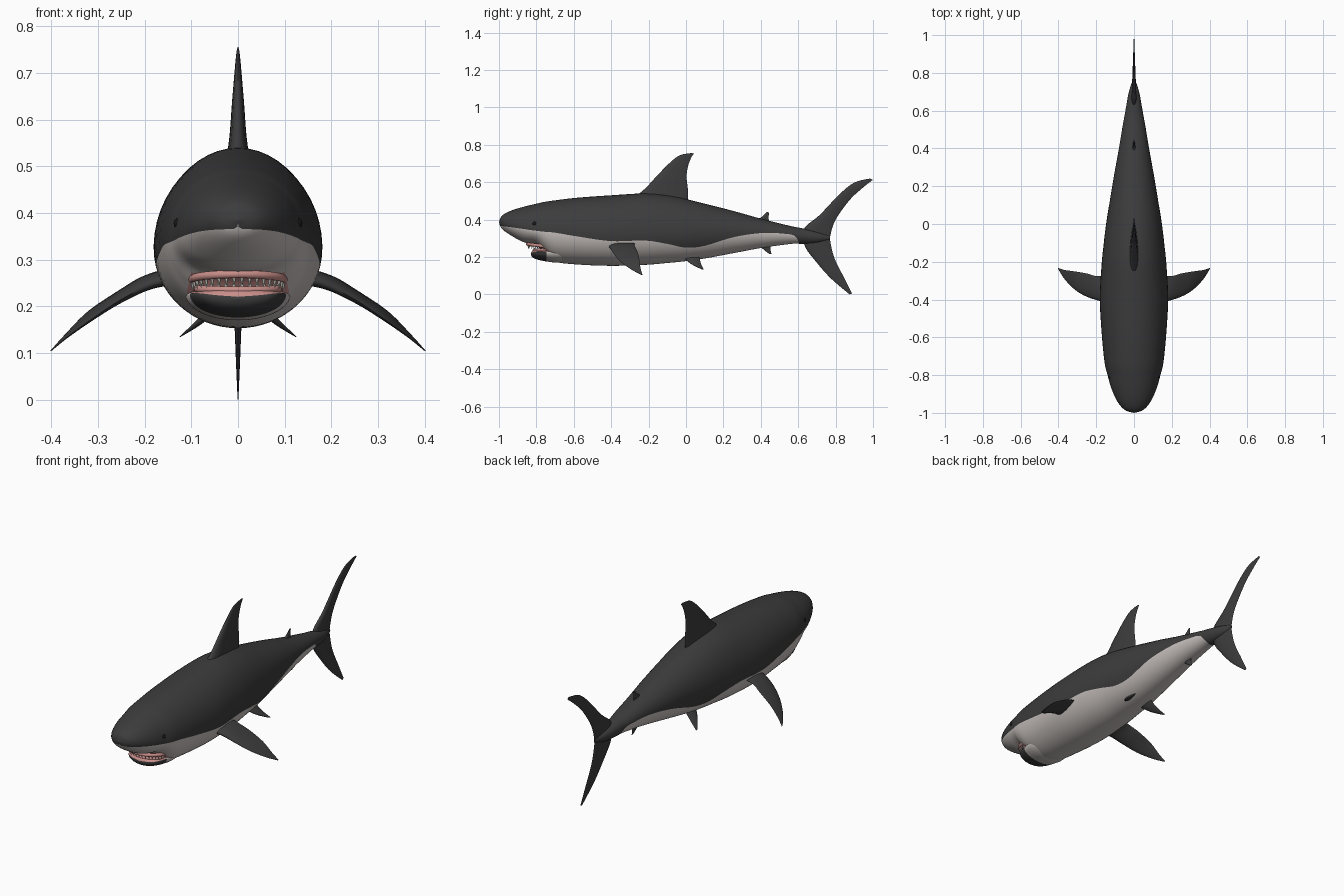
import bpy, bmesh, math
from mathutils import Vector

cube = bpy.data.objects.get("Cube")
if cube:
    bpy.data.objects.remove(cube, do_unlink=True)


def material(name, rgb):
    m = bpy.data.materials.new(name)
    m.use_nodes = True
    m.diffuse_color = (*rgb, 1)
    bsdf = m.node_tree.nodes["Principled BSDF"]
    bsdf.inputs["Base Color"].default_value = (*rgb, 1)
    bsdf.inputs["Roughness"].default_value = 0.6
    return m


GREY = material("charcoal skin", (0.045, 0.045, 0.045))
PALE = material("pale belly", (0.56, 0.52, 0.50))
PINK = material("pink gum", (0.58, 0.27, 0.25))
IVORY = material("ivory tooth", (0.78, 0.75, 0.68))
BLACK = material("black eye", (0.01, 0.01, 0.01))


def finish(name, bm, mats, angle=50):
    mesh = bpy.data.meshes.new(name)
    bm.to_mesh(mesh)
    bm.free()
    for m in mats:
        mesh.materials.append(m)
    ob = bpy.data.objects.new(name, mesh)
    bpy.context.collection.objects.link(ob)
    bpy.ops.object.select_all(action='DESELECT')
    ob.select_set(True)
    bpy.context.view_layer.objects.active = ob
    bpy.ops.object.shade_smooth_by_angle(angle=math.radians(angle))
    return ob


def smooth_rows(rows, steps):
    """Catmull-Rom interpolation through rows of numbers."""
    pts = [rows[0]] + list(rows) + [rows[-1]]
    out = []
    for i in range(1, len(pts) - 2):
        for k in range(steps):
            t = k / steps
            out.append([0.5 * (2 * b + (c - a) * t + (2 * a - 5 * b + 4 * c - d) * t ** 2
                               + (3 * b - a - 3 * c + d) * t ** 3)
                        for a, b, c, d in zip(*pts[i - 1:i + 3])])
    return out + [list(rows[-1])]


def skin(name, rings, mats, rule=None, angle=50):
    """Join closed rings into one surface; the rule picks a material per face."""
    bm = bmesh.new()
    rows = [[bm.verts.new(p) for p in ring] for ring in rings]
    n = len(rows[0])
    for a, b in zip(rows, rows[1:]):
        for j in range(n):
            f = bm.faces.new((a[j], a[(j + 1) % n], b[(j + 1) % n], b[j]))
            if rule:
                f.material_index = rule(min(j, n - 1 - j), f.calc_center_median())
    bm.faces.new(rows[0])
    bm.faces.new(rows[-1])
    bmesh.ops.remove_doubles(bm, verts=bm.verts, dist=0.0002)
    bmesh.ops.recalc_face_normals(bm, faces=bm.faces)
    return finish(name, bm, mats, angle)


LOW, HIGH = 14, 14


def body_ring(y, top, bottom, mid, width, line):
    """Egg-shaped section whose vertex row LOW lies on the colour line."""
    half = max(top - mid if line > mid else mid - bottom, 1e-5)
    split = math.asin(max(-0.999, min(0.999, (line - mid) / half)))
    q = math.pi / 2
    angles = [-q + (split + q) * i / LOW for i in range(LOW)]
    angles += [split + (q - split) * i / HIGH for i in range(HIGH + 1)]
    side = [Vector((width * math.cos(a), y,
                    mid + (top - mid if a > 0 else mid - bottom) * math.sin(a))) for a in angles]
    return side + [Vector((-p.x, p.y, p.z)) for p in side[-2:0:-1]]


# Body: y, top, bottom, widest height, half width, colour line
body = [
    (-1.0, .385, .385, .385, 0, .365), (-.985, .42, .352, .385, .048, .365),
    (-.94, .446, .318, .375, .088, .36), (-.87, .468, .28, .36, .12, .35),
    (-.80, .485, .262, .345, .14, .34), (-.755, .495, .215, .34, .152, .335),
    (-.70, .503, .175, .335, .16, .33), (-.58, .517, .16, .33, .171, .31),
    (-.40, .53, .153, .325, .181, .285), (-.22, .54, .158, .325, .172, .288),
    (-.10, .53, .168, .33, .16, .27), (0, .51, .178, .33, .148, .25),
    (.10, .485, .192, .335, .132, .26), (.25, .447, .22, .335, .107, .305),
    (.40, .405, .248, .33, .08, .328), (.52, .375, .265, .325, .06, .325),
    (.585, .36, .272, .318, .048, .31), (.62, .354, .27, .314, .042, .25),
    (.70, .335, .275, .306, .027, .25), (.77, .312, .295, .303, .004, .25)]


def body_colour(j, c):
    if j >= LOW or c.y > .60:
        return 0
    in_mouth = -.83 < c.y < -.725 and abs(c.x) < .105 and c.z < .27
    return 2 if in_mouth else 1


skin("body", [body_ring(*r) for r in smooth_rows(body, 6)], [GREY, PALE, PINK], body_colour)

# Lower jaw, pink on top and dark at the chin
jaw = [(-.83, .216, .216, .216, 0, .22), (-.822, .232, .2, .22, .05, .224),
       (-.80, .238, .188, .225, .084, .228), (-.745, .24, .176, .225, .103, .228),
       (-.68, .24, .17, .225, .112, .228), (-.60, .23, .18, .22, .09, .222)]
skin("lower_jaw", [body_ring(*r) for r in smooth_rows(jaw, 6)], [GREY, PALE, PINK],
     lambda j, c: 1 if c.y > -.745 else (2 if j >= LOW else 0))


# Gums and teeth along curved jaw lines
def jaw_point(u, width, back, depth, z, sag):
    return Vector((width * math.sin(u), back - depth * math.cos(u), z - sag * (1 - math.cos(u))))


def gum_and_teeth(label, line, radius, count, length):
    span = math.radians(88)
    rings = []
    for i in range(33):
        u = span * (i / 16 - 1)
        p = jaw_point(u, *line)
        out = Vector((math.sin(u), -math.cos(u), 0))
        rings.append([p + radius * (out * math.cos(a) + Vector((0, 0, math.sin(a))))
                      for a in (math.tau * k / 10 for k in range(10))])
    skin(label + "_gum", rings, [PINK])
    bm = bmesh.new()
    for i in range(count):
        p = jaw_point(span * (2 * (i + .5) / count - 1), *line)
        base = [bm.verts.new(p + Vector((.0065 * math.cos(a), .004 * math.sin(a), 0)))
                for a in (math.tau * k / 6 for k in range(6))]
        tip = bm.verts.new(p + Vector((0, .004, length)))
        bm.faces.new(base)
        for k in range(6):
            bm.faces.new((base[k], base[(k + 1) % 6], tip))
    bmesh.ops.recalc_face_normals(bm, faces=bm.faces)
    finish(label + "_teeth", bm, [IVORY], 30)


gum_and_teeth("upper", (.098, -.752, .095, .269, .012), .009, 18, -.026)
gum_and_teeth("lower", (.09, -.745, .068, .235, -.004), .008, 16, .022)


# Fins: each section is a leading point, a trailing point and a half thickness
def fin(name, sections, side=1):
    rings = []
    span = Vector(sections[-1][:3]) - Vector(sections[0][:3])
    for r in smooth_rows(sections, 6):
        lead, trail, thick = Vector(r[:3]), Vector(r[3:6]), r[6]
        normal = (trail - lead).cross(span).normalized()
        ring = []
        for k in range(20):
            a = math.tau * k / 20
            u = (1 - math.cos(a)) / 2
            p = lead.lerp(trail, u) + normal * thick * math.sin(a) * (1.25 - .8 * u)
            ring.append(Vector((p.x * side, p.y, p.z)))
        rings.append(ring)
    skin(name, rings, [GREY], angle=60)


def upright_fin(name, sections):
    fin(name, [(0, a, b, 0, c, d, t) for a, b, c, d, t in sections])


upright_fin("dorsal_fin", [
    (-.30, .50, .01, .49, .03), (-.22, .565, .01, .56, .02), (-.15, .64, .003, .63, .014),
    (-.08, .71, .012, .69, .008), (-.03, .745, .03, .735, .004), (.03, .756, .042, .752, .001)])
upright_fin("tail_fin", [
    (.875, 0, .888, .005, .001), (.775, .085, .845, .09, .005), (.695, .175, .795, .19, .009),
    (.635, .26, .772, .28, .014), (.63, .35, .773, .32, .014), (.715, .425, .80, .40, .011),
    (.82, .535, .875, .505, .007), (.90, .598, .945, .57, .004), (.985, .62, .998, .612, .001)])
upright_fin("second_dorsal_fin", [
    (.36, .39, .445, .375, .01), (.405, .415, .442, .41, .006), (.432, .441, .444, .438, .001)])
upright_fin("anal_fin", [
    (.38, .27, .455, .275, .01), (.415, .24, .452, .242, .006), (.445, .216, .457, .216, .001)])

pectoral = [
    (.13, -.42, .26, .13, -.27, .28, .022), (.19, -.405, .245, .20, -.275, .262, .016),
    (.25, -.385, .215, .25, -.262, .235, .012), (.31, -.35, .175, .32, -.25, .19, .008),
    (.365, -.295, .135, .37, -.243, .14, .004), (.40, -.24, .105, .402, -.232, .105, .001)]
pelvic = [
    (.04, -.02, .205, .04, .07, .21, .012), (.085, .025, .165, .085, .08, .165, .007),
    (.124, .082, .135, .126, .094, .134, .001)]


def bead(name, location, scale):
    bm = bmesh.new()
    bmesh.ops.create_uvsphere(bm, u_segments=16, v_segments=10, radius=1)
    bmesh.ops.scale(bm, vec=scale, verts=bm.verts)
    bmesh.ops.translate(bm, vec=location, verts=bm.verts)
    finish(name, bm, [BLACK])


# Paired parts
for label, s in (("left", 1), ("right", -1)):
    fin(label + "_pectoral_fin", pectoral, s)
    fin(label + "_pelvic_fin", pelvic, s)
    bead(label + "_eye", (s * .129, -.81, .378), (.009, .011, .011))
    bead(label + "_nostril", (s * .08, -.89, .323), (.005, .008, .006))
